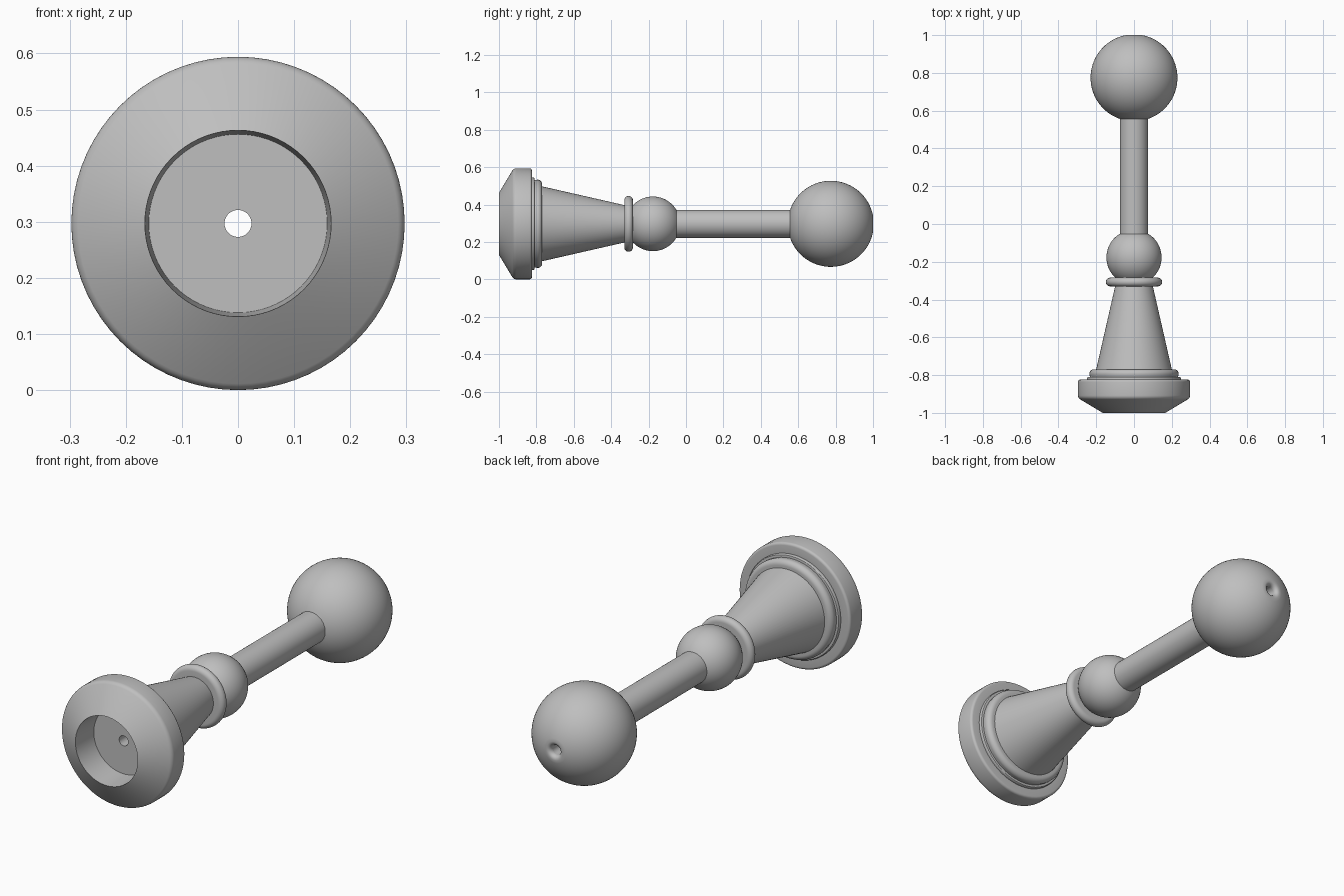
import bpy
import bmesh
from math import sin, cos, pi, radians, sqrt, asin

cube = bpy.data.objects.get("Cube")
if cube:
    bpy.data.objects.remove(cube, do_unlink=True)

AXIS_Z = 0.297
SEGMENTS = 72
BORE = 0.024

grey = bpy.data.materials.new("plain grey")
grey.use_nodes = True
colour = (0.52, 0.52, 0.52, 1)
grey.diffuse_color = colour
grey.node_tree.nodes["Principled BSDF"].inputs["Base Color"].default_value = colour


def arc(r, y, radius, start, end, steps):
    """Points (r, y) on an arc; 0 degrees points outward, 90 to the back."""
    angles = [radians(start + (end - start) * i / steps) for i in range(steps + 1)]
    return [(r + radius * cos(a), y + radius * sin(a)) for a in angles]


def lathe(name, profile):
    """Turn a profile of (r, y) points around the long axis."""
    bm = bmesh.new()
    rings = []
    for r, y in profile:
        ring = []
        for i in range(SEGMENTS):
            a = 2 * pi * i / SEGMENTS
            ring.append(bm.verts.new((r * cos(a), y, AXIS_Z + r * sin(a))))
        rings.append(ring)
    for lower, upper in zip(rings, rings[1:]):
        for i in range(SEGMENTS):
            j = (i + 1) % SEGMENTS
            bm.faces.new((lower[i], upper[i], upper[j], lower[j]))
    mesh = bpy.data.meshes.new(name)
    bm.to_mesh(mesh)
    bm.free()
    mesh.materials.append(grey)
    obj = bpy.data.objects.new(name, mesh)
    bpy.context.collection.objects.link(obj)
    bpy.ops.object.select_all(action="DESELECT")
    obj.select_set(True)
    bpy.context.view_layer.objects.active = obj
    bpy.ops.object.shade_smooth_by_angle(angle=radians(30))
    return obj


# Foot: recessed socket, sloped front, rounded rim and stepped bead behind
lathe("base",
      [(BORE, -0.87), (0.159, -0.87), (0.166, -1.0)]
      + arc(0.272, -0.907, 0.025, -57, 0, 5)
      + arc(0.285, -0.836, 0.012, 0, 90, 4)
      + [(0.248, -0.824)]
      + arc(0.242, -0.816, 0.006, 0, 90, 3)
      + [(0.234, -0.81)]
      + arc(0.212, -0.793, 0.024, -20, 90, 8)
      + [(0.2, -0.769)])

# Tapered neck
lathe("tapered_neck", [(0.2, -0.769), (0.1, -0.33)])

# Collar ring
lathe("collar_ring",
      [(0.1, -0.33)] + arc(0.126, -0.307, 0.023, -90, 90, 14) + [(0.1, -0.284)])

# Small ball, trimmed where it meets the collar and the shaft
SHAFT = 0.075
SMALL = 0.146
small_start = -180 / pi * (pi / 2 - asin(0.1 / SMALL))
small_end = 90 - 180 / pi * asin(SHAFT / SMALL)
lathe("small_ball", arc(0, -0.177, SMALL, small_start, small_end, 24))

# Shaft
BIG = 0.23
BIG_Y = 0.774
shaft_back = BIG_Y - sqrt(BIG ** 2 - SHAFT ** 2)
shaft_front = -0.177 + sqrt(SMALL ** 2 - SHAFT ** 2)
lathe("shaft", [(SHAFT, shaft_front), (SHAFT, shaft_back)])

# End ball with a softened hole mouth
MOUTH = 0.044
big_start = -90 + 180 / pi * asin(SHAFT / BIG)
big_end = 90 - 180 / pi * asin(MOUTH / BIG)
mouth_y = BIG_Y + sqrt(BIG ** 2 - MOUTH ** 2)
lathe("end_ball",
      arc(0, BIG_Y, BIG, big_start, big_end, 40)
      + arc(MOUTH, mouth_y - 0.02, 0.02, 100, 180, 6)[1:])

# Bore running through the whole length
lathe("centre_bore", [(BORE, mouth_y - 0.02), (BORE, -0.87)])
